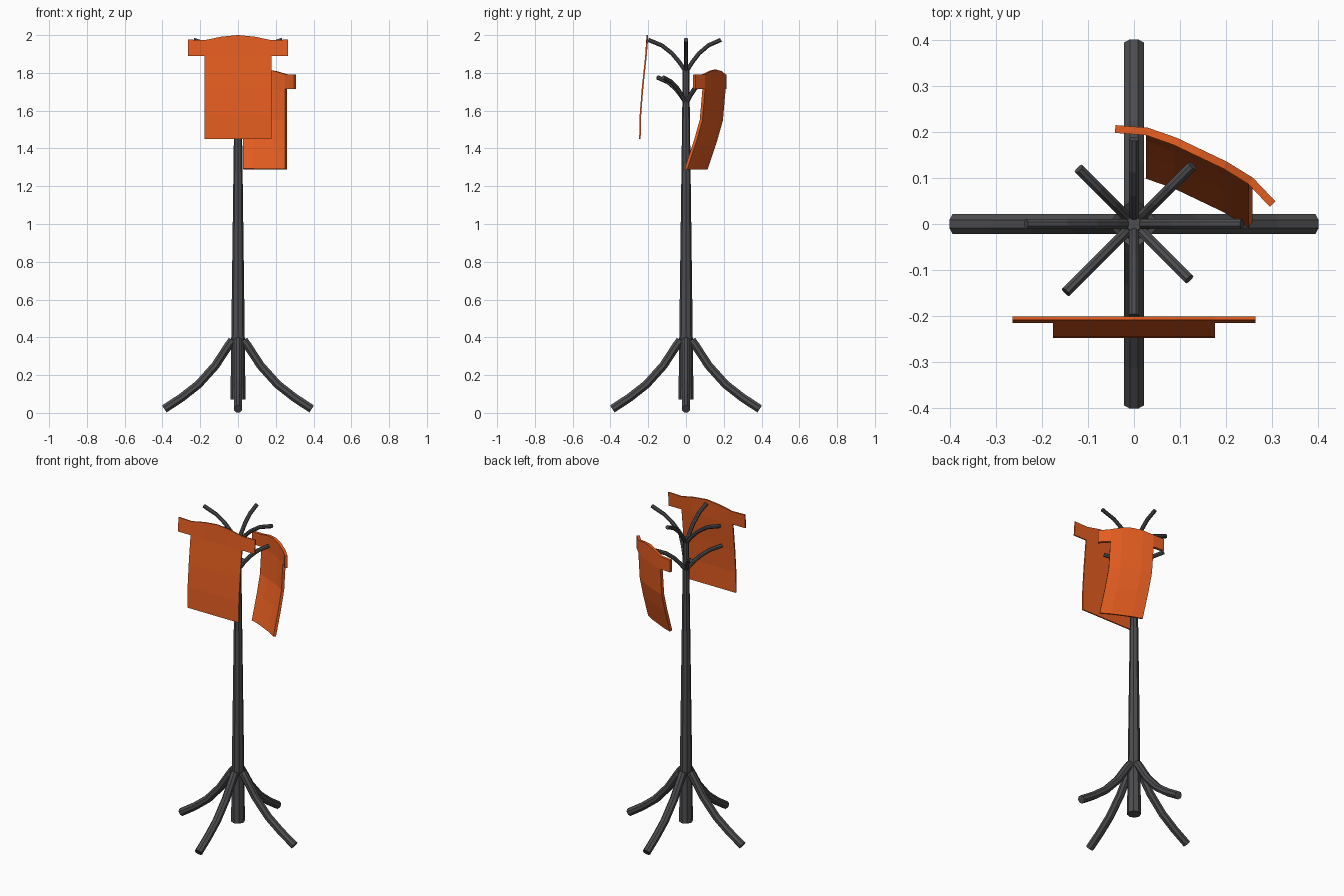
import bpy, bmesh, math
from mathutils import Vector

if "Cube" in bpy.data.objects:
    bpy.data.objects.remove(bpy.data.objects["Cube"])


def material(name, rgb):
    m = bpy.data.materials.new(name)
    m.diffuse_color = (*rgb, 1)
    m.use_nodes = True
    m.node_tree.nodes["Principled BSDF"].inputs["Base Color"].default_value = m.diffuse_color
    return m


metal = material("dark_metal", (0.075, 0.075, 0.08))
cloth = material("orange_cloth", (0.78, 0.11, 0.015))


def make_object(name, bm, mat):
    me = bpy.data.meshes.new(name)
    bm.to_mesh(me)
    bm.free()
    me.materials.append(mat)
    ob = bpy.data.objects.new(name, me)
    bpy.context.collection.objects.link(ob)
    return ob


def tube(name, path, radius, angle, sides=8):
    """Capped tube along (r, z) points, turned about the pole by angle in degrees."""
    a = math.radians(angle)
    out = Vector((math.cos(a), math.sin(a), 0))
    side = Vector((-math.sin(a), math.cos(a), 0))
    pts = [out * r + Vector((0, 0, z)) for r, z in path]
    bm = bmesh.new()
    rings = []
    for i, p in enumerate(pts):
        d = (pts[min(i + 1, len(pts) - 1)] - pts[max(i - 1, 0)]).normalized()
        n = d.cross(side)
        rings.append([bm.verts.new(p + radius * (math.cos(t) * side + math.sin(t) * n))
                      for t in [(k + 0.5) * math.tau / sides for k in range(sides)]])
    for r0, r1 in zip(rings, rings[1:]):
        for k in range(sides):
            j = (k + 1) % sides
            bm.faces.new((r0[k], r0[j], r1[j], r1[k]))
    bm.faces.new(rings[0])
    bm.faces.new(rings[-1])
    bmesh.ops.recalc_face_normals(bm, faces=bm.faces)
    return make_object(name, bm, metal)


def garment(name, centre, angle, columns, rows, thickness):
    """columns: (offset, top z, depth) for half the width, outermost first.
    rows: (z, y shift); the sleeves reach only to the first row."""
    cols = [(-s, z, d) for s, z, d in columns] + [(s, z, d) for s, z, d in columns[-2::-1]]
    a = math.radians(angle)
    t = Vector((math.cos(a), math.sin(a), 0))
    n = Vector((-math.sin(a), math.cos(a), 0))
    c = Vector((*centre, 0))
    bm = bmesh.new()
    grid = []
    for i, (s, top, depth) in enumerate(cols):
        base = c + t * s + n * depth
        col = [bm.verts.new(base + Vector((0, 0, top)))]
        last = 1 if i in (0, len(cols) - 1) else len(rows)
        for z, dy in rows[:last]:
            col.append(bm.verts.new(base + Vector((0, dy, z))))
        grid.append(col)
    for c0, c1 in zip(grid, grid[1:]):
        for j in range(min(len(c0), len(c1)) - 1):
            bm.faces.new((c0[j], c0[j + 1], c1[j + 1], c1[j]))
    ob = make_object(name, bm, cloth)
    mod = ob.modifiers.new("thickness", "SOLIDIFY")
    mod.thickness = thickness
    mod.offset = 0
    return ob


# Tapered pole
bm = bmesh.new()
bmesh.ops.create_cone(bm, cap_ends=True, segments=8, radius1=0.04, radius2=0.017, depth=1.77)
bmesh.ops.translate(bm, verts=bm.verts, vec=(0, 0, 0.955))
make_object("pole", bm, metal)

# Four curved legs
leg = [(0.03, 0.385), (0.048, 0.36), (0.12, 0.25), (0.21, 0.15), (0.30, 0.08), (0.39, 0.021)]
for i in range(4):
    tube(f"leg_{i + 1}", leg, 0.024, 90 * i)

# Upper and lower branch hooks: (angle, reach)
arc = [(0.0, 0.0), (0.14, 0.25), (0.34, 0.54), (0.62, 0.81), (1.0, 1.0)]
upper = [(0, 0.235), (90, 0.185), (180, 0.235), (270, 0.20)]
lower = [(45, 0.18), (135, 0.17), (225, 0.21), (315, 0.17)]
for tier, hooks, z0, rise in (("upper", upper, 1.82, 0.155), ("lower", lower, 1.65, 0.125)):
    for i, (ang, reach) in enumerate(hooks):
        path = [(0.01 + r * (reach - 0.01), z0 + h * rise) for r, h in arc]
        tube(f"{tier}_hook_{i + 1}", path, 0.012, ang)

# Large garment hanging at the front
garment("front_garment", (0, -0.205), 0,
        [(0.265, 1.976, 0), (0.177, 1.973, 0), (0.09, 1.991, 0), (0, 2.0, 0)],
        [(1.89, -0.007), (1.72, -0.025), (1.58, -0.036), (1.45, -0.039)], 0.008)

# Smaller, more curved garment hanging at the back right
garment("back_garment", (0.14, 0.145), -25.5,
        [(0.19, 1.79, -0.022), (0.125, 1.793, 0.003), (0.06, 1.81, 0.01), (0, 1.817, 0.01)],
        [(1.715, 0.0), (1.55, -0.014), (1.44, -0.045), (1.29, -0.095)], 0.017)
